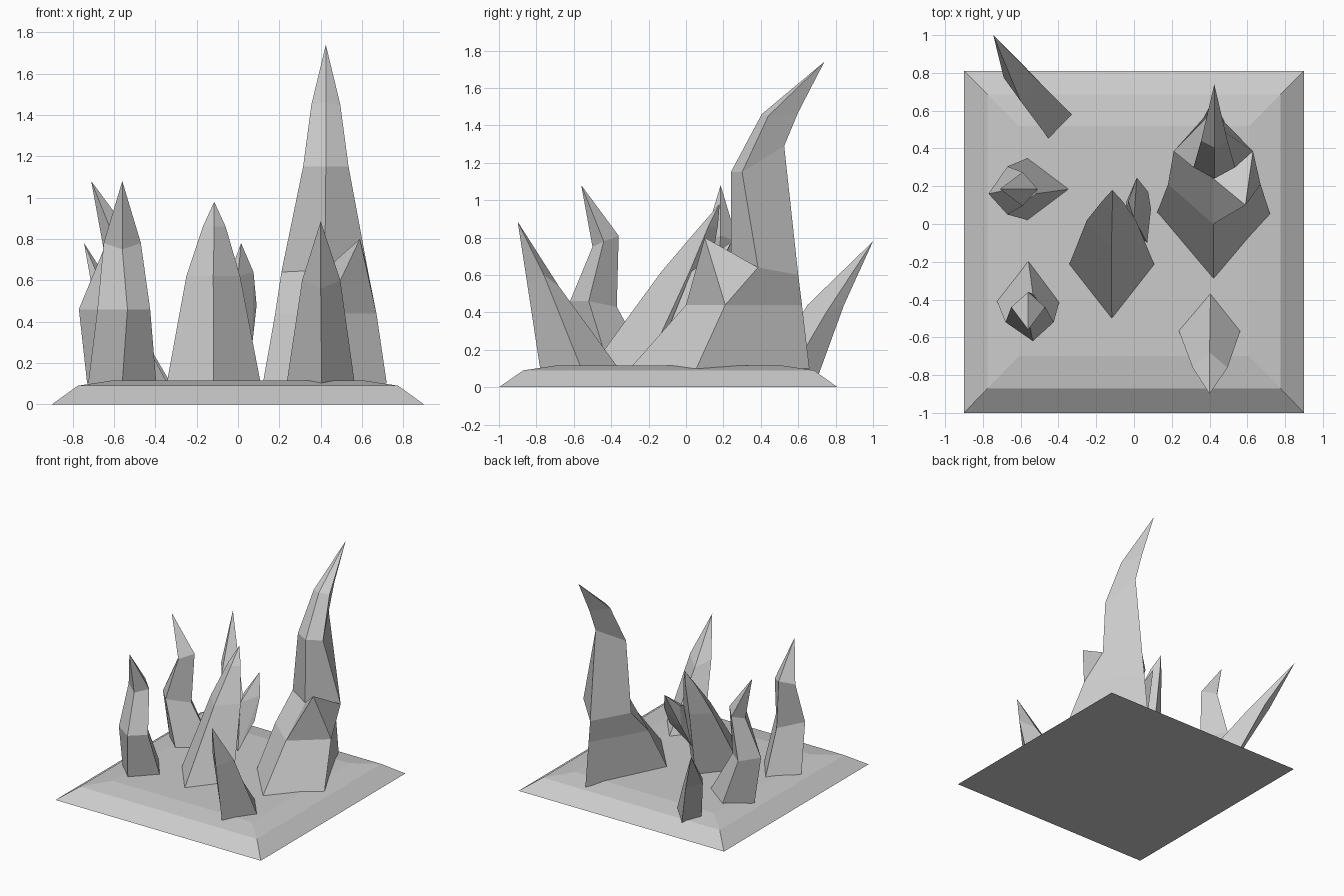
import bpy, bmesh, math
from mathutils import Vector, Matrix

if "Cube" in bpy.data.objects:
    bpy.data.objects.remove(bpy.data.objects["Cube"])


def finish(name, bm, matrix=None):
    if matrix:
        bm.transform(matrix)
    bmesh.ops.recalc_face_normals(bm, faces=bm.faces)
    mesh = bpy.data.meshes.new(name)
    bm.to_mesh(mesh)
    bm.free()
    obj = bpy.data.objects.new(name, mesh)
    bpy.context.collection.objects.link(obj)
    return obj


def loft(name, rings, tip=None, matrix=None):
    """Skin four-sided rings, closing at a tip or with a flat cap."""
    bm = bmesh.new()
    loops = [[bm.verts.new(p) for p in ring] for ring in rings]
    bm.faces.new(loops[0])
    for a, b in zip(loops, loops[1:]):
        for i in range(4):
            j = (i + 1) % 4
            bm.faces.new((a[i], a[j], b[j], b[i]))
    if tip:
        top = bm.verts.new(tip)
        for i in range(4):
            bm.faces.new((loops[-1][i], loops[-1][(i + 1) % 4], top))
    else:
        bm.faces.new(loops[-1])
    return finish(name, bm, matrix)


def diamond(z, left, right, y_side, y_front, y_back, x_mid=None, dz_front=0, dz_back=0):
    xm = (left + right) / 2 if x_mid is None else x_mid
    return [(left, y_side, z), (xm, y_front, z + dz_front),
            (right, y_side, z), (xm, y_back, z + dz_back)]


def hull(name, points):
    bm = bmesh.new()
    for p in points:
        bm.verts.new(p)
    res = bmesh.ops.convex_hull(bm, input=bm.verts)
    loose = [v for v in bm.verts if not v.link_faces]
    bmesh.ops.delete(bm, geom=loose, context='VERTS')
    return finish(name, bm)


def rect(x, y0, y1, z):
    return [(-x, y0, z), (x, y0, z), (x, y1, z), (-x, y1, z)]


# Bevelled ground slab
loft("base_slab", [rect(0.90, -1.0, 0.81, 0), rect(0.775, -0.87, 0.685, 0.09),
                   rect(0.61, -0.70, 0.52, 0.115)])

# Tall curved spike with a side branch
loft("tall_spike", [
    diamond(0.10, 0.12, 0.72, 0.055, -0.30, 0.66),
    diamond(0.44, 0.18, 0.67, 0.21, 0.0, 0.62, 0.42),
    diamond(0.64, 0.21, 0.63, 0.385, 0.24, 0.60, 0.42, 0.01, -0.04),
    diamond(1.15, 0.315, 0.535, 0.30, 0.24, 0.525, 0.425, 0, 0.14),
    diamond(1.45, 0.355, 0.495, 0.44, 0.405, 0.60, 0.425, 0.01, 0.02),
], (0.425, 0.74, 1.74))
hull("tall_spike_branch", [(0.42, 0, 0.44), (0.67, 0.21, 0.44), (0.63, 0.385, 0.64),
                           (0.42, 0.24, 0.65), (0.59, 0.10, 0.80), (0.42, 0.24, 0.5)])

# Two matching hooked spikes, the second turned a quarter
hooked = [
    diamond(0.10, -0.165, 0.165, 0.0, -0.17, 0.22, 0),
    diamond(0.46, -0.12, 0.135, -0.11, -0.21, 0.04, 0.025, 0, -0.03),
    diamond(0.78, -0.09, 0.09, -0.03, -0.09, 0.05, 0, -0.03, 0.03),
]
for name, x, y, angle in (("hooked_spike_front", -0.56, -0.41, 0),
                          ("hooked_spike_left", -0.56, 0.185, -90)):
    loft(name, hooked, (0, -0.15, 1.08),
         Matrix.Translation((x, y, 0)) @ Matrix.Rotation(math.radians(angle), 4, 'Z'))

# Leaning spike at the front right
loft("leaning_spike_front", [
    diamond(0.10, 0.235, 0.565, -0.56, -0.78, -0.36, 0.405),
    diamond(0.60, 0.31, 0.495, -0.76, -0.85, -0.68, 0.40, -0.04, -0.06),
], (0.40, -0.90, 0.885))

# Leaning spike over the back left edge
loft("leaning_spike_back", [
    [(-0.33, 0.58, 0.11), (-0.45, 0.45, 0.11), (-0.55, 0.59, 0.10), (-0.46, 0.71, 0.07)],
    [(-0.50, 0.75, 0.40), (-0.60, 0.65, 0.44), (-0.69, 0.775, 0.47), (-0.59, 0.845, 0.44)],
], (-0.745, 1.0, 0.78))

# Central slanted spike with a small branch
loft("central_spike", [
    diamond(0.10, -0.345, 0.11, -0.22, -0.51, 0.05),
    diamond(0.62, -0.25, 0.01, 0.02, -0.13, 0.13),
    diamond(0.86, -0.17, -0.06, 0.12, 0.075, 0.17),
], (-0.115, 0.18, 0.98))
hull("central_spike_branch", [(0.0, 0.03, 0.62), (0.07, -0.10, 0.30), (0.09, 0.08, 0.48),
                              (0.075, 0.17, 0.64), (0.015, 0.245, 0.78),
                              (-0.04, 0.12, 0.50), (-0.05, 0.0, 0.30), (-0.03, 0.12, 0.66)])
